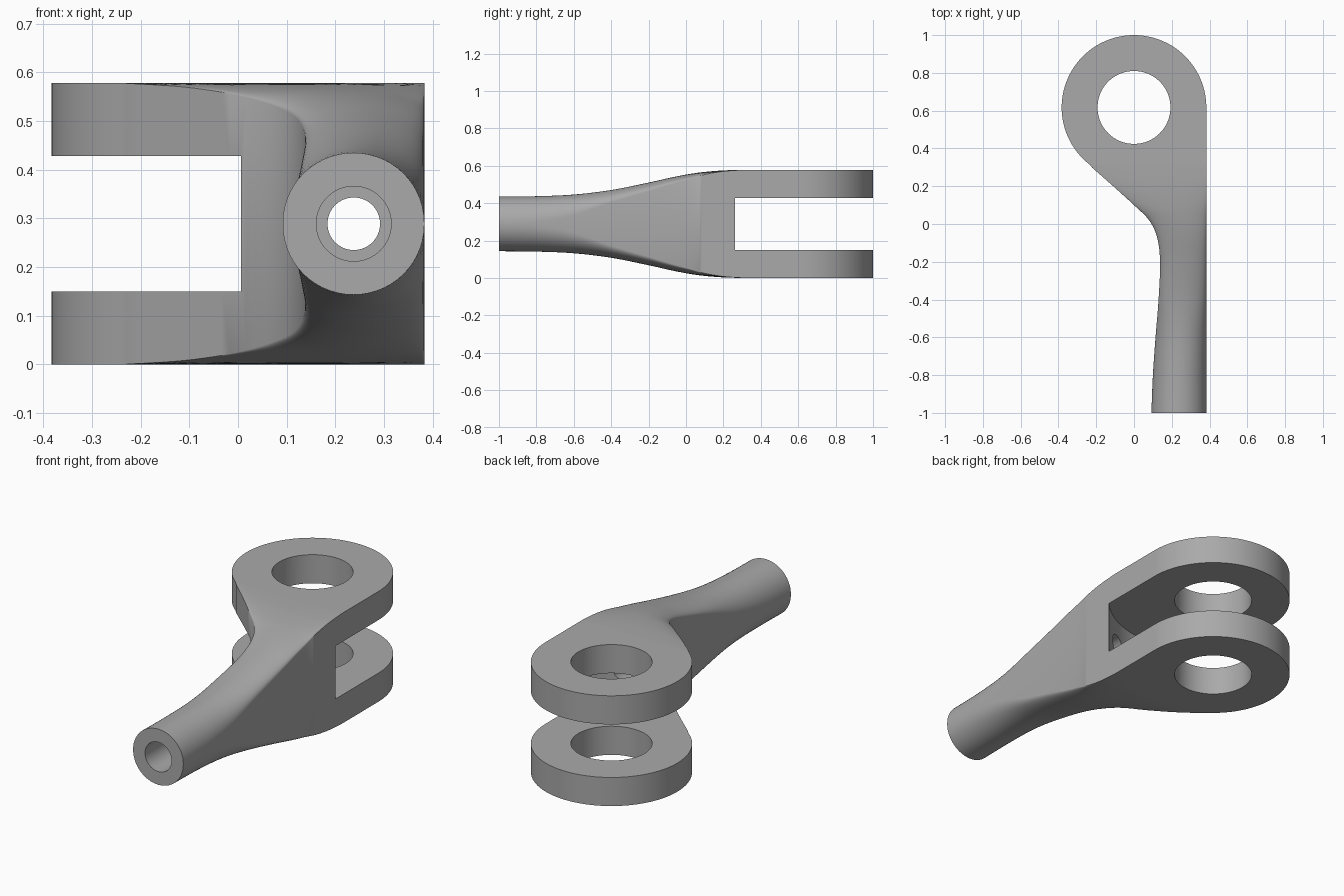
import bpy, bmesh, math
from mathutils import Matrix, Vector

cube = bpy.data.objects.get("Cube")
if cube:
    bpy.data.objects.remove(cube, do_unlink=True)

MID = 0.289          # height of the centre plane
EYE_Y, EYE_R = 0.617, 0.383
STEM_X = 0.238

steel = bpy.data.materials.new("grey steel")
steel.use_nodes = True
GREY = (0.4, 0.4, 0.4, 1)
steel.diffuse_color = GREY
steel.node_tree.nodes["Principled BSDF"].inputs["Base Color"].default_value = GREY


def make_object(name, bm):
    bmesh.ops.recalc_face_normals(bm, faces=bm.faces)
    mesh = bpy.data.meshes.new(name)
    bm.to_mesh(mesh)
    bm.free()
    mesh.materials.append(steel)
    obj = bpy.data.objects.new(name, mesh)
    bpy.context.collection.objects.link(obj)
    return obj


def catmull(p0, p1, p2, p3, t):
    return [0.5 * (2 * b + (c - a) * t + (2 * a - 5 * b + 4 * c - d) * t * t
                   + (3 * b - a - 3 * c + d) * t ** 3)
            for a, b, c, d in zip(p0, p1, p2, p3)]


# Stem and neck stations: y, left edge x, crown half height, side half height
stations = [
    (-1.0, 0.092, 0.146, 0.002),
    (-0.8, 0.10, 0.148, 0.01),
    (-0.6, 0.114, 0.157, 0.045),
    (-0.4, 0.13, 0.181, 0.115),
    (-0.2, 0.138, 0.221, 0.175),
    (-0.07, 0.122, 0.25, 0.215),
    (0.02, 0.08, 0.267, 0.24),
    (0.1, 0.0, 0.278, 0.264),
    (0.2, -0.11, 0.286, 0.281),
    (0.31, -0.235, 0.289, 0.289),
]
rings = []
for i in range(len(stations) - 1):
    quad = [stations[min(max(i + k, 0), len(stations) - 1)] for k in (-1, 0, 1, 2)]
    for s in range(6):
        y, left, crown, side = catmull(*quad, s / 6)
        rings.append((y, left, EYE_R, crown, side))

# Round eye continues the same outline
START, END, STEPS = -0.92, math.pi / 2 - 0.015, 56
for i in range(STEPS + 1):
    t = START + (END - START) * i / STEPS
    half = EYE_R * math.cos(t)
    rings.append((EYE_Y + EYE_R * math.sin(t), -half,
                  EYE_R if t < 0 else half, MID, MID))

# Loft the body through the rings
bm = bmesh.new()
ARC = 28
loops = []
for y, left, right, crown, side in rings:
    cx, hw = (left + right) / 2, (right - left) / 2
    arc = [(math.cos(math.pi * k / ARC), math.sin(math.pi * k / ARC))
           for k in range(ARC + 1)]
    top = [(cx + hw * c, side + (crown - side) * s) for c, s in arc]
    pts = top + [(x, -z) for x, z in reversed(top)]
    loops.append([bm.verts.new((x, y, MID + z)) for x, z in pts])
n = len(loops[0])
for a, b in zip(loops, loops[1:]):
    for k in range(n):
        bm.faces.new((a[k], a[(k + 1) % n], b[(k + 1) % n], b[k]))
bm.faces.new(loops[0])
bm.faces.new(loops[-1])
fork = make_object("fork_end", bm)


def cut_cylinder(name, start, end, radius, segments=96):
    start, end = Vector(start), Vector(end)
    axis = end - start
    turn = axis.to_track_quat('Z', 'Y').to_matrix().to_4x4()
    bm = bmesh.new()
    bmesh.ops.create_cone(bm, cap_ends=True, segments=segments, radius1=radius,
                          radius2=radius, depth=axis.length,
                          matrix=Matrix.Translation((start + end) / 2) @ turn)
    cutter = make_object(name, bm)
    cutter.hide_render = True
    mod = fork.modifiers.new(name, 'BOOLEAN')
    mod.operation = 'DIFFERENCE'
    mod.solver = 'EXACT'
    mod.object = cutter
    bpy.context.view_layer.objects.active = fork
    bpy.ops.object.modifier_apply(modifier=name)
    bpy.data.objects.remove(cutter, do_unlink=True)


# Slot, pin hole and stepped bore
cut_cylinder("slot", (0, EYE_Y, 0.15), (0, EYE_Y, 0.428), 0.523, 160)
cut_cylinder("pin_hole", (0, EYE_Y, -0.1), (0, EYE_Y, 0.7), 0.193)
cut_cylinder("wide_bore", (STEM_X, -1.1, MID), (STEM_X, -0.4, MID), 0.077, 64)
cut_cylinder("narrow_bore", (STEM_X, -0.5, MID), (STEM_X, 0.4, MID), 0.054, 64)

# Smooth curved walls, sharp rims
bpy.ops.object.select_all(action='DESELECT')
fork.select_set(True)
bpy.context.view_layer.objects.active = fork
bpy.ops.object.shade_smooth_by_angle(angle=math.radians(30))
